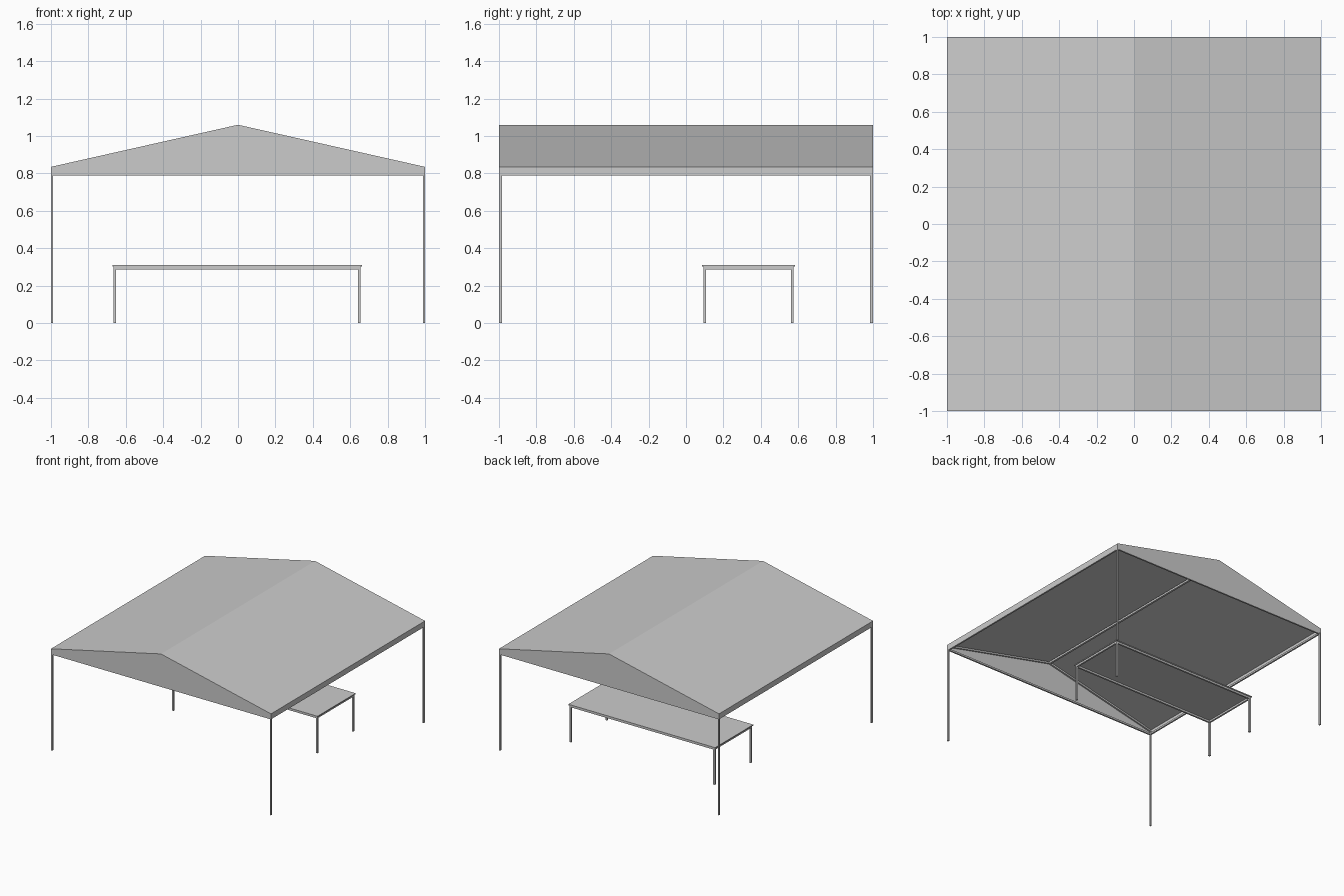
import bpy, bmesh
from mathutils import Vector

if "Cube" in bpy.data.objects:
    bpy.data.objects.remove(bpy.data.objects["Cube"])

EAVE, RIDGE, HEM = 0.835, 1.06, 0.798


def finish(name, bm):
    me = bpy.data.meshes.new(name)
    bm.to_mesh(me)
    bm.free()
    ob = bpy.data.objects.new(name, me)
    bpy.context.collection.objects.link(ob)
    return ob


def box(name, x0, x1, y0, y1, z0, z1):
    bm = bmesh.new()
    bmesh.ops.create_cube(bm, size=1)
    for v in bm.verts:
        v.co = Vector((x1 if v.co.x > 0 else x0,
                       y1 if v.co.y > 0 else y0,
                       z1 if v.co.z > 0 else z0))
    return finish(name, bm)


def prism(name, profile, y0, y1):
    # Extrude an x-z outline along y
    bm = bmesh.new()
    face = bm.faces.new([bm.verts.new((x, y0, z)) for x, z in profile])
    ext = bmesh.ops.extrude_face_region(bm, geom=[face])
    verts = [g for g in ext["geom"] if isinstance(g, bmesh.types.BMVert)]
    bmesh.ops.translate(bm, verts=verts, vec=(0, y1 - y0, 0))
    bmesh.ops.recalc_face_normals(bm, faces=bm.faces)
    return finish(name, bm)


# Fabric canopy: gabled sheet with closed gable ends, open underneath
canopy = prism("canopy", [(-1, HEM), (1, HEM), (1, EAVE), (0, RIDGE), (-1, EAVE)], -1, 1)
bm = bmesh.new()
bm.from_mesh(canopy.data)
bottom = [f for f in bm.faces if f.normal.z < -0.9]
bmesh.ops.delete(bm, geom=bottom, context='FACES_ONLY')
bm.to_mesh(canopy.data)
bm.free()

# Canopy posts at the four corners
for sx, xn in ((-1, "left"), (1, "right")):
    for sy, yn in ((-1, "front"), (1, "back")):
        xs = sorted((sx * 0.989, sx * 0.999))
        ys = sorted((sy * 0.983, sy * 0.999))
        box(f"canopy_post_{yn}_{xn}", *xs, *ys, 0, HEM + 0.02)

# Eave rails around the canopy
for s, n in ((-1, "left"), (1, "right")):
    box(f"eave_rail_{n}", *sorted((s * 0.985, s * 0.998)), -0.985, 0.985, 0.788, 0.802)
for s, n in ((-1, "front"), (1, "back")):
    ys = sorted((s * 0.985, s * 0.998))
    box(f"tie_rail_{n}", -0.99, 0.99, *ys, 0.788, 0.802)
    # Rafters following the gable
    prism(f"rafter_{n}", [(-0.995, EAVE - 0.018), (0, RIDGE - 0.02), (0.995, EAVE - 0.018),
                          (0.995, EAVE - 0.004), (0, RIDGE - 0.006), (-0.995, EAVE - 0.004)], *ys)

# Ridge beam
box("ridge_beam", -0.008, 0.008, -0.985, 0.985, RIDGE - 0.024, RIDGE - 0.008)

# Table top
TX0, TX1, TY0, TY1 = -0.672, 0.662, 0.086, 0.582
box("table_top", TX0, TX1, TY0, TY1, 0.302, 0.31)

# Table legs and rails
W = 0.014
lx = (TX0 + 0.007, TX1 - 0.007 - W)
ly = (TY0 + 0.008, TY1 - 0.006 - W)
for x, xn in zip(lx, ("left", "right")):
    for y, yn in zip(ly, ("front", "back")):
        box(f"table_leg_{yn}_{xn}", x, x + W, y, y + W, 0, 0.302)
    box(f"table_rail_{xn}", x, x + W, ly[0] + W, ly[1], 0.287, 0.302)
for y, yn in zip(ly, ("front", "back")):
    box(f"table_rail_{yn}", lx[0] + W, lx[1], y, y + W, 0.287, 0.302)
